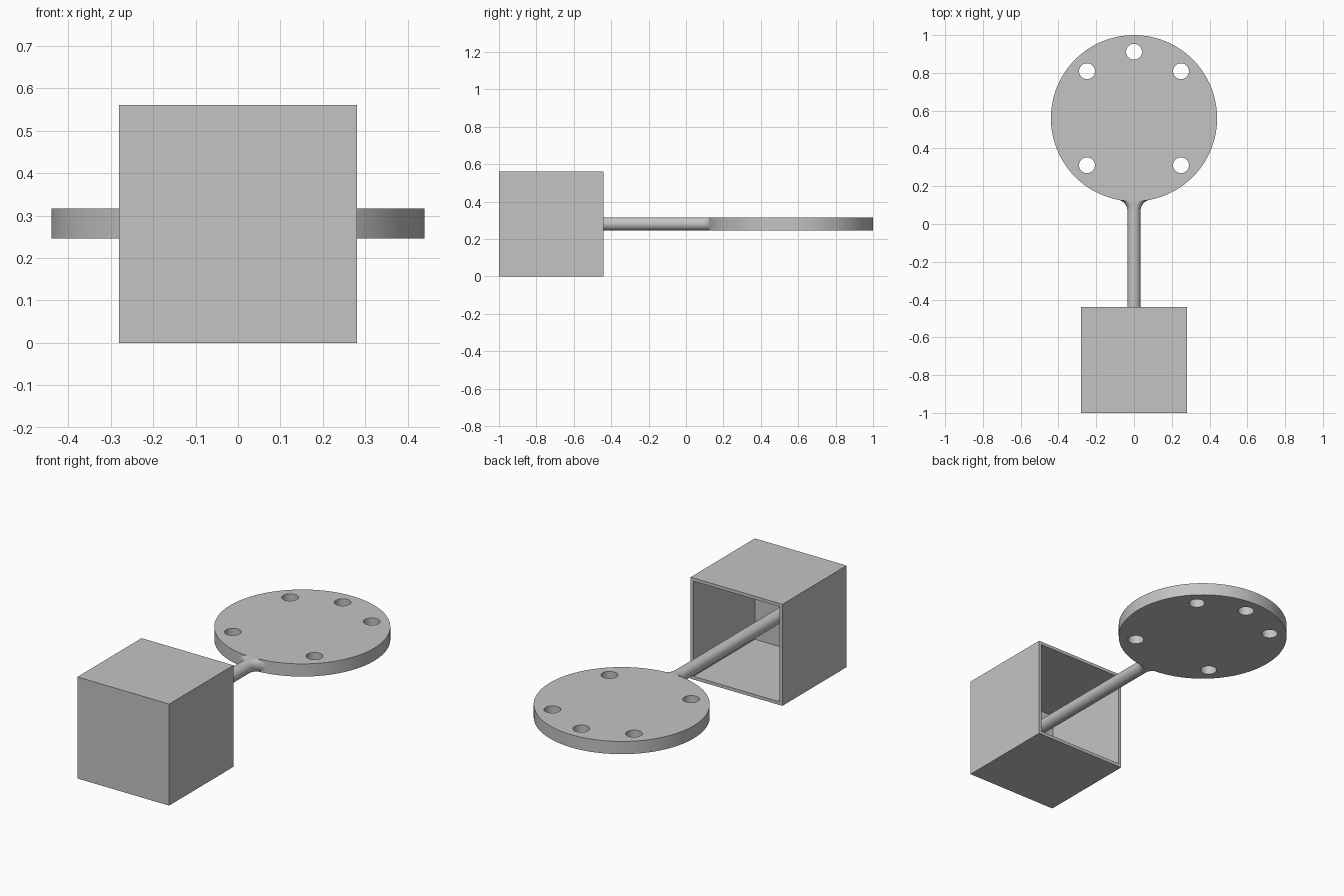
import bpy, bmesh, math
from mathutils import Vector

cube = bpy.data.objects.get("Cube")
if cube:
    bpy.data.objects.remove(cube, do_unlink=True)

grey = bpy.data.materials.new("plain grey")
grey.use_nodes = True
grey.diffuse_color = (0.55, 0.55, 0.55, 1)
grey.node_tree.nodes["Principled BSDF"].inputs["Base Color"].default_value = grey.diffuse_color

MID_Z = 0.281          # shared centre height of rod and disc
HALF = 0.035           # rod radius and half the disc thickness
DISC_Y, DISC_R = 0.56, 0.44
BOX, WALL = 0.56, 0.025


def add_object(name, bm, smooth=False):
    bmesh.ops.recalc_face_normals(bm, faces=bm.faces)
    mesh = bpy.data.meshes.new(name)
    bm.to_mesh(mesh)
    bm.free()
    mesh.materials.append(grey)
    obj = bpy.data.objects.new(name, mesh)
    bpy.context.collection.objects.link(obj)
    if smooth:
        bpy.ops.object.select_all(action='DESELECT')
        obj.select_set(True)
        bpy.context.view_layer.objects.active = obj
        bpy.ops.object.shade_smooth_by_angle(angle=math.radians(30))
    return obj


def add_cylinder(bm, x, y, radius, depth, segments):
    made = bmesh.ops.create_cone(bm, cap_ends=True, segments=segments,
                                 radius1=radius, radius2=radius, depth=depth)
    bmesh.ops.translate(bm, verts=made["verts"], vec=(x, y, MID_Z))


# Hollow box, open at the back
bm = bmesh.new()
bmesh.ops.create_cube(bm, size=BOX)
bmesh.ops.translate(bm, verts=bm.verts, vec=(0, BOX / 2 - 1, BOX / 2))
bm.normal_update()
opening = max(bm.faces, key=lambda f: f.calc_center_median().y)
bmesh.ops.inset_region(bm, faces=[opening], thickness=WALL)
floor = bmesh.ops.extrude_discrete_faces(bm, faces=[opening])["faces"][0]
bmesh.ops.translate(bm, verts=floor.verts, vec=(0, WALL - BOX, 0))
add_object("open_box", bm)

# Rod whose end flares tangentially into the disc rim
FILLET = 0.06
fillet_x = HALF + FILLET
reach = DISC_R + FILLET
fillet_y = DISC_Y - math.sqrt(reach ** 2 - fillet_x ** 2)
end_angle = math.acos(fillet_x / reach)
stations = [(WALL / 2 - 1, 0)]
for i in range(13):
    t = end_angle * i / 12
    stations.append((fillet_y + FILLET * math.sin(t), FILLET * (1 - math.cos(t))))

bm = bmesh.new()
SIDES = 48
rings = []
for y, flare in stations:
    ring = []
    for i in range(SIDES):
        a = math.tau * (i + 0.5) / SIDES
        x = HALF * math.cos(a) + math.copysign(flare, math.cos(a))
        ring.append(bm.verts.new((x, y, MID_Z + HALF * math.sin(a))))
    rings.append(ring)
for a, b in zip(rings, rings[1:]):
    for i in range(SIDES):
        j = (i + 1) % SIDES
        bm.faces.new((a[i], a[j], b[j], b[i]))
bm.faces.new(rings[0])
bm.faces.new(rings[-1])
add_object("flared_rod", bm, smooth=True)

# Round plate with five bolt holes
bm = bmesh.new()
add_cylinder(bm, 0, DISC_Y, DISC_R, 2 * HALF, 128)
disc = add_object("round_plate", bm)

bm = bmesh.new()
for degrees in (-135, -45, 45, 90, 135):
    a = math.radians(degrees)
    add_cylinder(bm, 0.352 * math.cos(a), DISC_Y + 0.352 * math.sin(a), 0.042, 0.3, 40)
cutter = add_object("hole_cutter", bm)
cutter.hide_render = True

cut = disc.modifiers.new("holes", 'BOOLEAN')
cut.operation = 'DIFFERENCE'
cut.solver = 'EXACT'
cut.object = cutter
bpy.ops.object.select_all(action='DESELECT')
disc.select_set(True)
bpy.context.view_layer.objects.active = disc
bpy.ops.object.modifier_apply(modifier=cut.name)
bpy.data.objects.remove(cutter, do_unlink=True)
bpy.ops.object.shade_smooth_by_angle(angle=math.radians(30))
